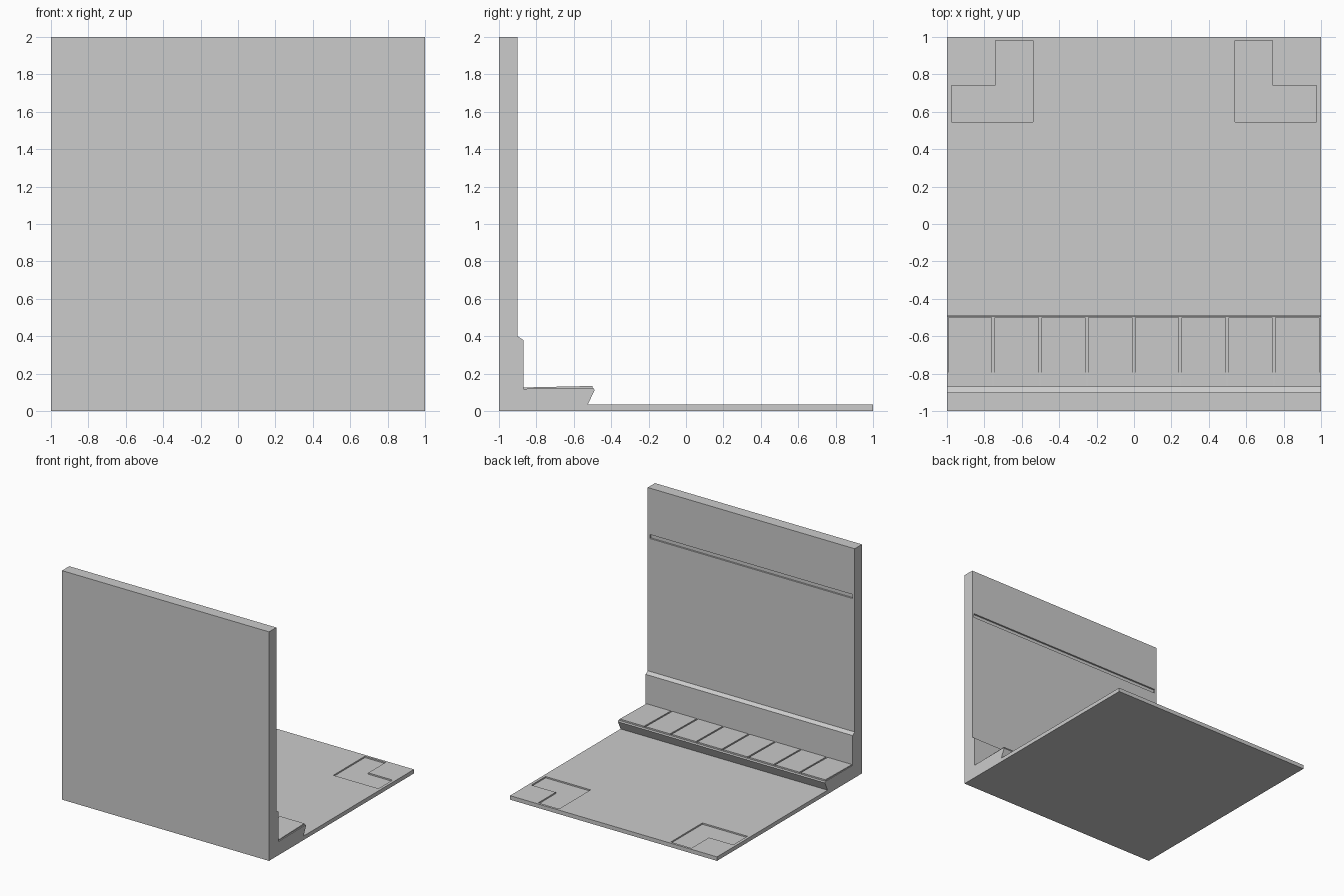
import bpy, bmesh

if "Cube" in bpy.data.objects:
    bpy.data.objects.remove(bpy.data.objects["Cube"])


def prism(name, points, lo, hi, axis="X"):
    """Extrude a closed outline along X (points are y,z) or Z (points are x,y)."""
    bm = bmesh.new()
    place = (lambda p: (lo, *p)) if axis == "X" else (lambda p: (*p, lo))
    face = bm.faces.new([bm.verts.new(place(p)) for p in points])
    ext = bmesh.ops.extrude_face_region(bm, geom=[face])
    moved = [v for v in ext["geom"] if isinstance(v, bmesh.types.BMVert)]
    d = hi - lo
    bmesh.ops.translate(bm, verts=moved, vec=(d, 0, 0) if axis == "X" else (0, 0, d))
    bmesh.ops.recalc_face_normals(bm, faces=bm.faces)
    mesh = bpy.data.meshes.new(name)
    bm.to_mesh(mesh)
    bm.free()
    obj = bpy.data.objects.new(name, mesh)
    bpy.context.collection.objects.link(obj)
    return obj


def carve(target, cutter):
    """Cut a recess and discard the cutter."""
    mod = target.modifiers.new("recess", "BOOLEAN")
    mod.operation = "DIFFERENCE"
    mod.solver = "EXACT"
    mod.object = cutter
    bpy.context.view_layer.objects.active = target
    bpy.ops.object.modifier_apply(modifier=mod.name)
    bpy.data.objects.remove(cutter)


# Back wall with a long shallow slot on its inner face
wall = prism("back_wall", [(-1, 0), (-0.9, 0), (-0.9, 2), (-1, 2)], -1, 1)
carve(wall, prism("slot_cutter", [(-0.915, 1.56), (-0.88, 1.56), (-0.88, 1.595), (-0.915, 1.595)],
                  -0.98, 0.98))

# Skirting with a sloped top edge
prism("skirting", [(-0.9, 0.035), (-0.87, 0.035), (-0.87, 0.38), (-0.9, 0.4)], -1, 1)

# Floor slab with mirrored L-shaped corner recesses
floor = prism("floor", [(-0.9, 0), (1, 0), (1, 0.035), (-0.9, 0.035)], -1, 1)
corner = [(0.54, 0.545), (0.975, 0.545), (0.975, 0.74), (0.74, 0.74), (0.74, 0.98), (0.54, 0.98)]
for side in (-1, 1):
    carve(floor, prism("corner_cutter", [(side * x, y) for x, y in corner], 0.023, 0.06, "Z"))

# Raised step with an undercut front
prism("step", [(-0.87, 0.035), (-0.525, 0.035), (-0.488, 0.113), (-0.495, 0.122), (-0.87, 0.119)], -1, 1)

# Row of gently sloping panels on the step
panel = [(-0.87, 0.117), (-0.5, 0.119), (-0.5, 0.134), (-0.87, 0.126)]
for i in range(8):
    x = -0.995 + 0.25 * i
    prism(f"step_panel_{i + 1}", panel, x, x + 0.236)
